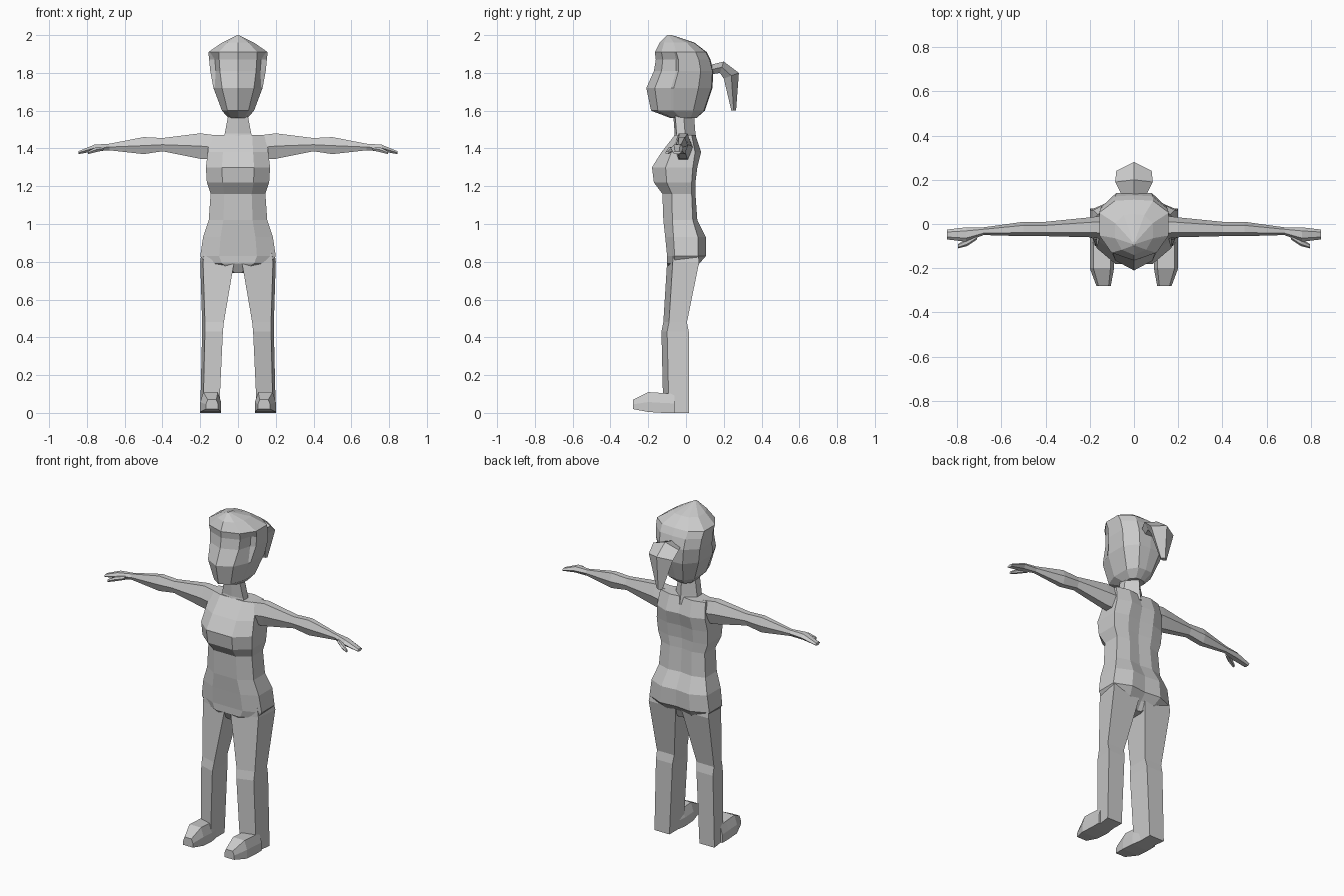
import bpy
import bmesh

cube = bpy.data.objects.get("Cube")
if cube:
    bpy.data.objects.remove(cube, do_unlink=True)

# One plain grey for the whole figure
grey = bpy.data.materials.new("plain_grey")
GREY = (.6, .6, .6, 1)
grey.diffuse_color = GREY
grey.use_nodes = True
grey.node_tree.nodes["Principled BSDF"].inputs["Base Color"].default_value = GREY


def loft(name, rings, mirror=False):
    """Skin a list of equal-length rings of 3D points and cap both ends."""
    bm = bmesh.new()
    loops = [[bm.verts.new(point) for point in ring] for ring in rings]
    count = len(loops[0])
    for low, high in zip(loops, loops[1:]):
        for i in range(count):
            j = (i + 1) % count
            bm.faces.new((low[i], low[j], high[j], high[i]))
    bm.faces.new(loops[0])
    bm.faces.new(loops[-1])
    bmesh.ops.recalc_face_normals(bm, faces=bm.faces)
    mesh = bpy.data.meshes.new(name)
    bm.to_mesh(mesh)
    bm.free()
    mesh.materials.append(grey)
    obj = bpy.data.objects.new(name, mesh)
    bpy.context.collection.objects.link(obj)
    if mirror:
        obj.modifiers.new("mirror", "MIRROR").use_axis[0] = True


def both_sides(half):
    """Close a half ring, front centre to back centre, with its reflection."""
    return half + [(-x, y, z) for x, y, z in reversed(half) if x > 0]


def torso_ring(z, width, front, back):
    # Flat front and back panels, each half as wide as the body
    panel = width / 2
    return both_sides([(0, front, z), (panel, front, z),
                       (width, front * .6, z), (width, back * .6, z),
                       (panel, back, z), (0, back - .01, z)])


def neck_ring(z, width, front, back):
    middle = (front + back) / 2
    return both_sides([(0, front, z), (width, front + .01, z),
                       (width, middle, z), (0, back, z)])


def head_ring(z, width, front, back):
    # Pointed face, a hair edge at the side, recessed temples under the fringe
    def depth(share):
        return front + (back - front) * share

    temple = width * (.8 if 1.8 < z < 1.9 else .95)
    return both_sides([(0, front, z), (width * .65, depth(.13), z),
                       (temple, depth(.38), z), (width, depth(.42), z),
                       (width, depth(.8), z), (width * .55, back, z),
                       (0, back + .005, z)])


def tail_ring(width, outer_y, outer_z, inner_y, inner_z):
    # A centre ridge outside and a flat underside
    y, z = (outer_y + inner_y) / 2, (outer_z + inner_z) / 2
    return both_sides([(0, outer_y, outer_z), (width, y, z),
                       (width * .6, inner_y, inner_z)])


def leg_ring(z, inner, outer, front, back):
    # The front face slants back towards the outside
    return [(inner, front, z), (outer - .015, front + .03, z),
            (outer, back, z), (inner, back, z)]


def foot_ring(y, inner, outer, low, high):
    bevel = (outer - inner) * .15
    middle = (low + high) / 2
    return [(inner, y, low), (outer, y, low), (outer, y, middle),
            (outer - bevel, y, high), (inner + bevel, y, high),
            (inner, y, middle)]


def arm_ring(x, low, high, front, back):
    # Hexagon with flat top and bottom
    middle, bevel = (low + high) / 2, (back - front) / 4
    return [(x, front, middle), (x, front + bevel, high), (x, back - bevel, high),
            (x, back, middle), (x, back - bevel, low), (x, front + bevel, low)]


# Torso, from crotch through hips, waist and bust to shoulders
loft("torso", [torso_ring(*ring) for ring in (
    (.74, .03, -.07, .04),
    (.79, .17, -.1, .07),
    (.83, .2, -.1, .105),
    (.93, .185, -.11, .105),
    (1.02, .155, -.12, .06),
    (1.16, .145, -.125, .05),
    (1.22, .165, -.17, .05),
    (1.3, .17, -.18, .06),
    (1.38, .16, -.13, .08),
    (1.47, .15, -.06, .05),
)])

# Neck
loft("neck", [neck_ring(*ring) for ring in (
    (1.43, .08, -.07, .06),
    (1.48, .07, -.06, .05),
    (1.61, .045, -.07, .04),
)])

# Head with swept-back hair
loft("head", [head_ring(*ring) for ring in (
    (1.56, .05, -.08, .05),
    (1.6, .085, -.185, .095),
    (1.72, .13, -.21, .135),
    (1.81, .147, -.17, .14),
    (1.87, .153, -.16, .125),
    (1.91, .157, -.165, .105),
    (1.96, .085, -.14, .04),
    (2, .005, -.1, -.08),
)])

# Ponytail
loft("ponytail", [tail_ring(*ring) for ring in (
    (.05, .12, 1.84, .12, 1.79),
    (.085, .2, 1.86, .18, 1.8),
    (.08, .28, 1.8, .2, 1.77),
    (.02, .265, 1.6, .24, 1.6),
)])

# Legs
loft("legs", [leg_ring(*ring) for ring in (
    (.87, .03, .19, -.1, .06),
    (.8, .02, .2, -.1, .07),
    (.48, .075, .19, -.12, .005),
    (.43, .08, .19, -.13, .015),
    (0, .1, .2, -.12, .015),
)], mirror=True)

# Feet
loft("feet", [foot_ring(*ring) for ring in (
    (-.06, .1, .2, 0, .1),
    (-.12, .09, .2, 0, .105),
    (-.2, .09, .2, .005, .11),
    (-.28, .105, .17, .02, .07),
)], mirror=True)

# Arms and flat hands
loft("arms", [arm_ring(*ring) for ring in (
    (.12, 1.34, 1.47, -.07, .04),
    (.2, 1.345, 1.48, -.06, .03),
    (.4, 1.385, 1.455, -.055, .01),
    (.5, 1.37, 1.46, -.055, .01),
    (.68, 1.39, 1.425, -.05, -.015),
    (.76, 1.385, 1.42, -.08, -.015),
    (.845, 1.37, 1.385, -.07, -.025),
)], mirror=True)

# Thumbs
loft("thumbs", [arm_ring(*ring) for ring in (
    (.71, 1.39, 1.41, -.07, -.04),
    (.755, 1.38, 1.405, -.1, -.065),
    (.795, 1.37, 1.385, -.11, -.09),
)], mirror=True)
